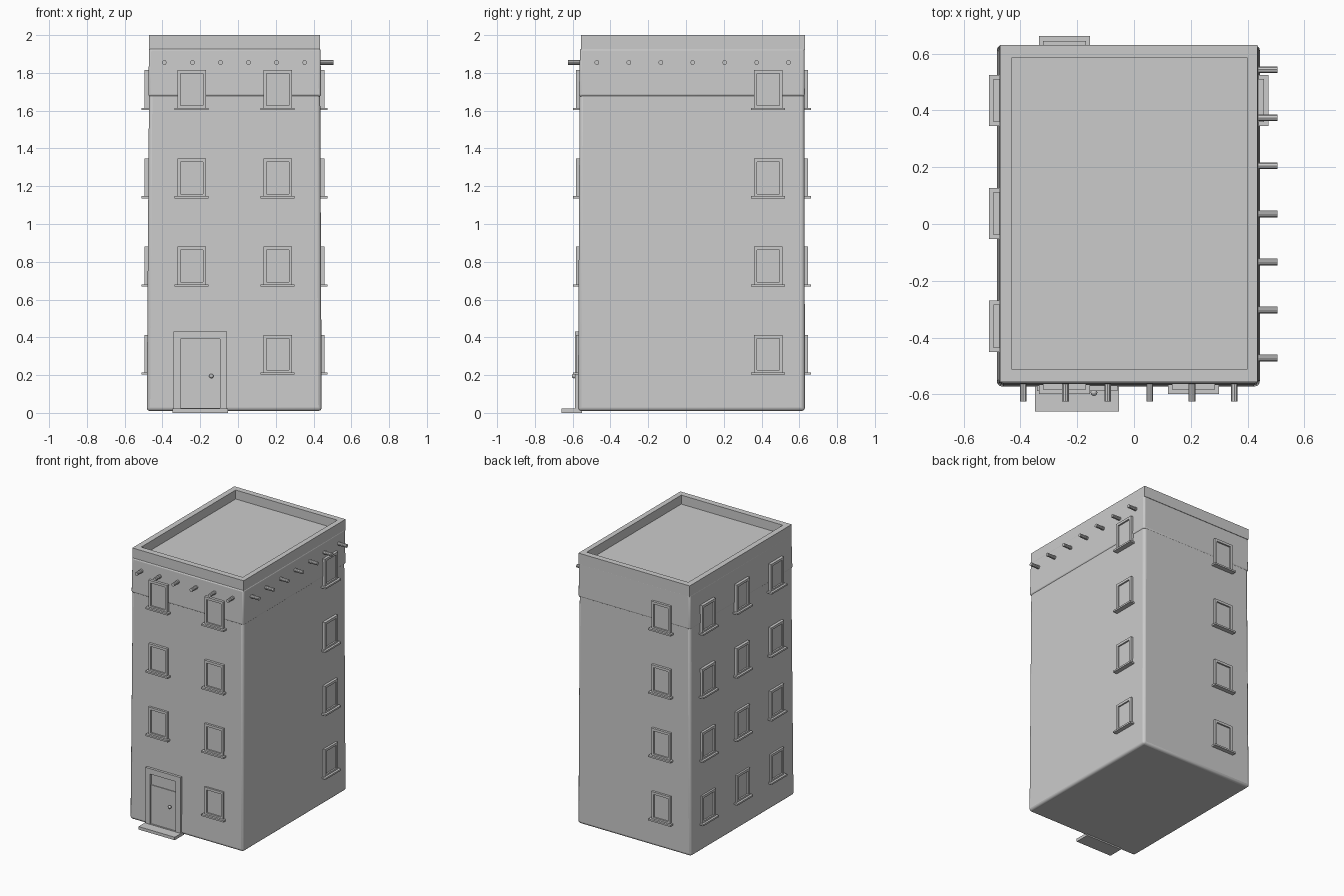
import bpy, bmesh, math
from mathutils import Matrix, Vector

if "Cube" in bpy.data.objects:
    bpy.data.objects.remove(bpy.data.objects["Cube"])


def finish(name, bm, mat=None, bevel=0, seg=3):
    bmesh.ops.recalc_face_normals(bm, faces=bm.faces)
    me = bpy.data.meshes.new(name)
    bm.to_mesh(me)
    bm.free()
    ob = bpy.data.objects.new(name, me)
    bpy.context.collection.objects.link(ob)
    if mat is not None:
        ob.matrix_world = mat
    if bevel:
        m = ob.modifiers.new("Bevel", 'BEVEL')
        m.width, m.segments = bevel, seg
        bpy.ops.object.select_all(action='DESELECT')
        ob.select_set(True)
        bpy.context.view_layer.objects.active = ob
        bpy.ops.object.shade_smooth_by_angle(angle=math.radians(35))
    return ob


def block(name, lo, hi, mat=None, top=None, bevel=0):
    """Box between two corners; top=(x0, x1, y0, y1) gives a taper."""
    bm = bmesh.new()
    t = top or (lo[0], hi[0], lo[1], hi[1])
    rings = []
    for z, (a, b, c, d) in ((lo[2], (lo[0], hi[0], lo[1], hi[1])), (hi[2], t)):
        rings.append([bm.verts.new((x, y, z)) for x, y in ((a, c), (b, c), (b, d), (a, d))])
    bm.faces.new(rings[0])
    bm.faces.new(rings[1])
    for i in range(4):
        j = (i + 1) % 4
        bm.faces.new((rings[0][i], rings[0][j], rings[1][j], rings[1][i]))
    return finish(name, bm, mat, bevel)


def ring(name, outer, inner, d0, d1, to3, mat=None):
    """Rectangular frame: outer/inner = (u0, u1, v0, v1), depth d0..d1."""
    bm = bmesh.new()
    loops = []
    for (a, b, c, e), d in ((outer, d0), (outer, d1), (inner, d1), (inner, d0)):
        loops.append([bm.verts.new(to3(u, v, d)) for u, v in ((a, c), (b, c), (b, e), (a, e))])
    for k in range(4):
        p, q = loops[k], loops[(k + 1) % 4]
        for i in range(4):
            j = (i + 1) % 4
            bm.faces.new((p[i], p[j], q[j], q[i]))
    return finish(name, bm, mat)


def rod(name, start, end, r, sides=10):
    a, b = Vector(start), Vector(end)
    bm = bmesh.new()
    bmesh.ops.create_cone(bm, cap_ends=True, segments=sides, radius1=r, radius2=r, depth=(b - a).length)
    rot = (b - a).to_track_quat('Z', 'Y').to_matrix().to_4x4()
    return finish(name, bm, Matrix.Translation((a + b) / 2) @ rot)


def wall(u, v, d):
    return (u, -d, v)


# Tower body, overhanging upper band and roof
block("tower_body", (-0.483, -0.572, 0.01), (0.443, 0.63, 1.72),
      top=(-0.471, 0.435, -0.563, 0.626), bevel=0.018)
block("upper_band", (-0.475, -0.567, 1.675), (0.44, 0.629, 1.93),
      top=(-0.471, 0.437, -0.561, 0.627), bevel=0.012)
ring("parapet", (-0.471, 0.435, -0.556, 0.63), (-0.43, 0.397, -0.512, 0.587),
     1.92, 2.0, lambda u, v, d: (u, v, d))
block("roof_deck", (-0.44, -0.52, 1.91), (0.407, 0.597, 1.934))


# Windows: local -y points out of the wall
def window(x, y, z, angle):
    m = Matrix.Translation((x, y, z)) @ Matrix.Rotation(angle, 4, 'Z')
    ring("window_frame", (-0.076, 0.076, 0, 0.205), (-0.059, 0.059, 0.018, 0.187),
         -0.02, 0.016, wall, m)
    block("window_pane", (-0.065, -0.005, 0.01), (0.065, 0.02, 0.195), m)
    block("window_sill", (-0.09, -0.032, -0.006), (0.09, 0.02, 0.006), m)


for row, z in enumerate((0.208, 0.675, 1.142, 1.609)):
    if row:
        window(-0.245, -0.567, z, 0)
    window(0.21, -0.567, z, 0)
    window(0.441, 0.435, z, math.pi / 2)
    window(-0.245, 0.629, z, math.pi)
    for y in (-0.36, 0.037, 0.435):
        window(-0.478, y, z, -math.pi / 2)

# Door with raised surround, lower panel, knob and step
dm = Matrix.Translation((-0.2, -0.57, 0))
ring("door_frame", (-0.142, 0.142, 0.01, 0.432), (-0.104, 0.104, 0.025, 0.392),
     -0.02, 0.018, wall, dm)
block("door_upper", (-0.11, -0.004, 0.02), (0.11, 0.02, 0.4), dm)
block("door_lower", (-0.104, -0.009, 0.025), (0.104, 0.01, 0.31), dm)
rod("knob_stem", (-0.141, -0.57, 0.195), (-0.141, -0.59, 0.195), 0.005)
bm = bmesh.new()
bmesh.ops.create_uvsphere(bm, u_segments=12, v_segments=8, radius=0.012)
finish("door_knob", bm, Matrix.Translation((-0.141, -0.593, 0.195)))
block("door_step", (-0.348, -0.66, 0), (-0.053, -0.55, 0.022))

# Projecting roof beams
for i in range(6):
    x = -0.39 + 0.1486 * i
    rod("front_beam", (x, -0.5, 1.855), (x, -0.625, 1.855), 0.0125)
for i in range(7):
    y = -0.472 + 0.1692 * i
    rod("side_beam", (0.38, y, 1.855), (0.506, y, 1.855), 0.0125)
